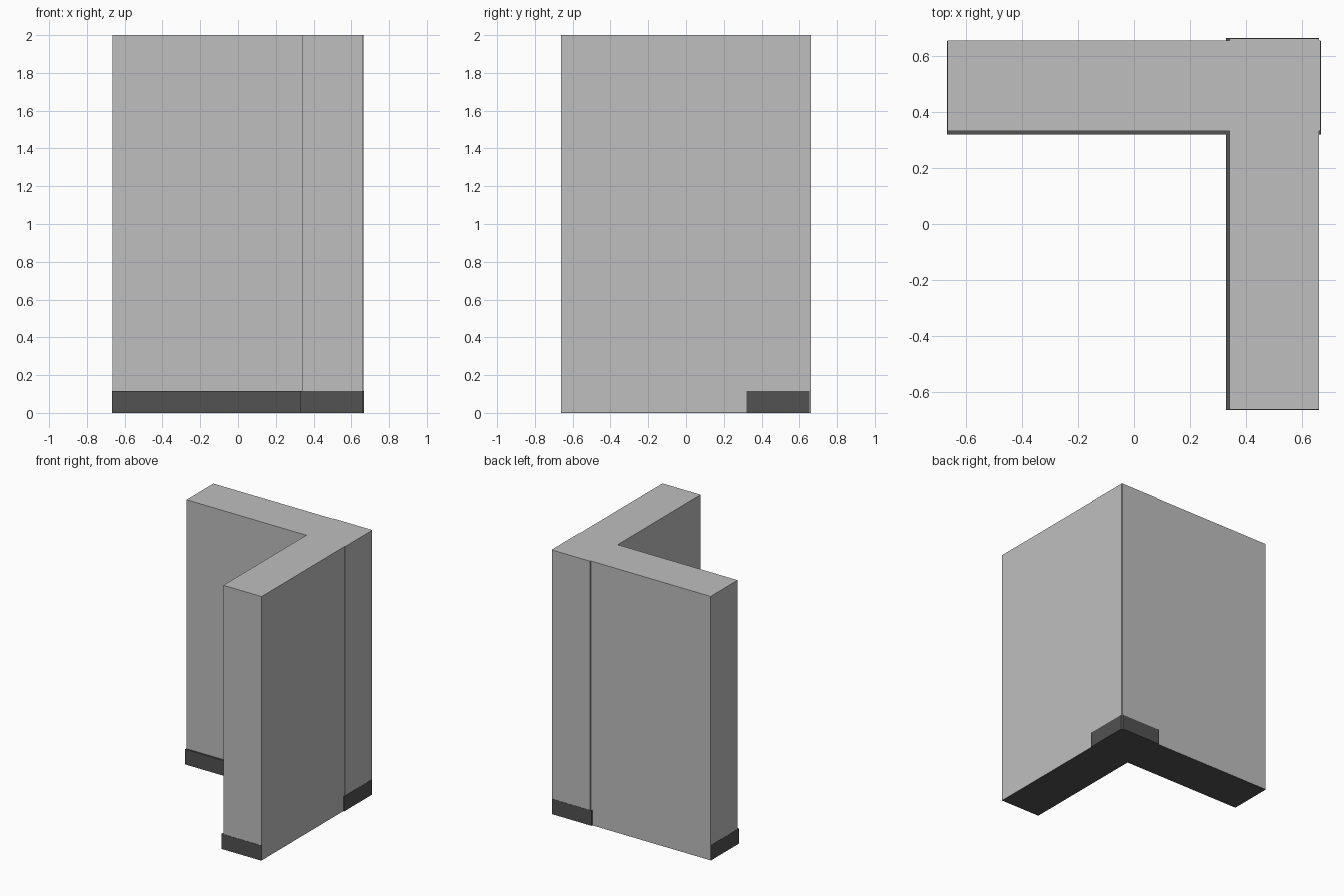
import bpy
import bmesh
from mathutils import Vector

cube = bpy.data.objects.get("Cube")
if cube:
    bpy.data.objects.remove(cube, do_unlink=True)


def flat_material(name, value):
    mat = bpy.data.materials.new(name)
    mat.use_nodes = True
    colour = (value, value, value, 1)
    mat.diffuse_color = colour
    bsdf = mat.node_tree.nodes["Principled BSDF"]
    bsdf.inputs["Base Color"].default_value = colour
    bsdf.inputs["Roughness"].default_value = 0.9
    return mat


def box(name, low, high, mat):
    low, high = Vector(low), Vector(high)
    mesh = bpy.data.meshes.new(name)
    bm = bmesh.new()
    bmesh.ops.create_cube(bm, size=1)
    bmesh.ops.scale(bm, vec=high - low, verts=bm.verts)
    bmesh.ops.translate(bm, vec=(low + high) / 2, verts=bm.verts)
    bm.to_mesh(mesh)
    bm.free()
    mesh.materials.append(mat)
    obj = bpy.data.objects.new(name, mesh)
    bpy.context.collection.objects.link(obj)
    return obj


plaster = flat_material("light grey plaster", 0.52)
dark = flat_material("dark grey skirting", 0.085)

HEIGHT, SKIRT = 2.0, 0.115
GAP = 0.0015   # keeps the skirting just proud of the wall ends and base
LIP = 0.013    # how far the skirting stands out on the room side

# Back wall, running left to right
x, inner, outer = 0.666, 0.332, 0.654
box("back_wall", (-x + GAP, inner, GAP), (x - GAP, outer, HEIGHT), plaster)
box("back_skirting", (-x, inner - LIP, 0), (x, outer - GAP, SKIRT), dark)

# Side wall, running front to back
y, inner, outer = 0.662, 0.340, 0.660
box("side_wall", (inner, -y + GAP, GAP), (outer, y - GAP, HEIGHT), plaster)
box("side_skirting", (inner - LIP, -y, 0), (outer - GAP, y, SKIRT), dark)
